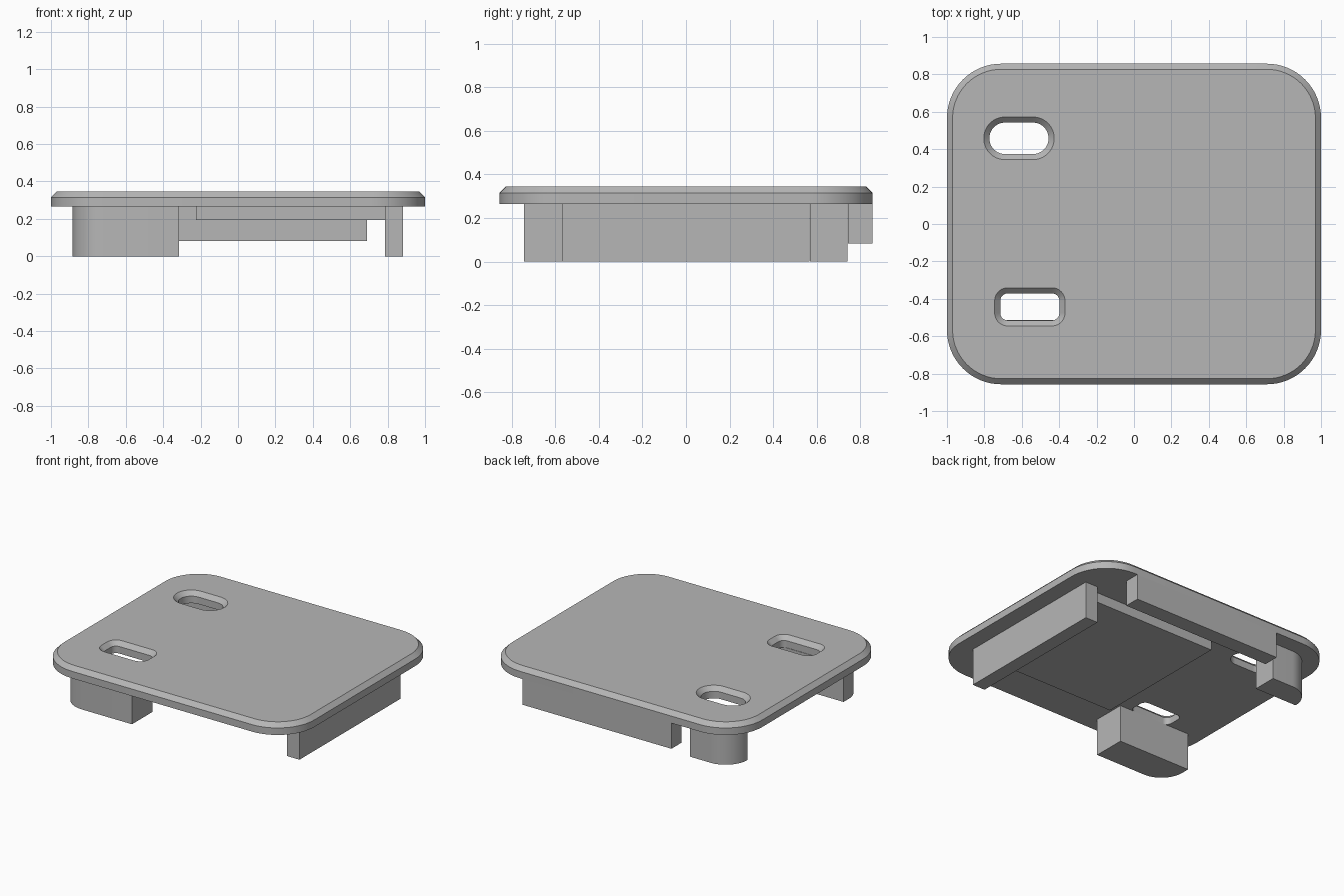
import bpy, bmesh, math

cube = bpy.data.objects.get("Cube")
if cube:
    bpy.data.objects.remove(cube, do_unlink=True)

grey = bpy.data.materials.new("mid_grey")
grey.use_nodes = True
colour = (0.47, 0.47, 0.47, 1)
grey.diffuse_color = colour
grey.node_tree.nodes["Principled BSDF"].inputs["Base Color"].default_value = colour

UNDER, BEVEL, TOP = 0.265, 0.315, 0.345   # plate underside, chamfer start, top
CHAMFER = TOP - BEVEL


def outline(x0, x1, y0, y1, radii, steps=16):
    """Counter-clockwise rectangle; radii run front-left of the page, then round."""
    corners = [(x0, y0, 1, 1), (x1, y0, -1, 1), (x1, y1, -1, -1), (x0, y1, 1, -1)]
    points = []
    for i, ((x, y, sx, sy), r) in enumerate(zip(corners, radii)):
        if r == 0:
            points.append((x, y))
            continue
        for k in range(steps + 1):
            a = math.pi * (1 + i / 2 + k / steps / 2)
            points.append((x + sx * r + r * math.cos(a), y + sy * r + r * math.sin(a)))
    return points


def loft(name, layers):
    """Closed solid through stacked (outline, z) layers."""
    bm = bmesh.new()
    rings = [[bm.verts.new((x, y, z)) for x, y in pts] for pts, z in layers]
    bm.faces.new(rings[0][::-1])
    bm.faces.new(rings[-1])
    n = len(rings[0])
    for low, high in zip(rings, rings[1:]):
        for i in range(n):
            j = (i + 1) % n
            bm.faces.new((low[i], low[j], high[j], high[i]))
    bmesh.ops.recalc_face_normals(bm, faces=bm.faces)
    mesh = bpy.data.meshes.new(name)
    bm.to_mesh(mesh)
    bm.free()
    mesh.materials.append(grey)
    obj = bpy.data.objects.new(name, mesh)
    bpy.context.collection.objects.link(obj)
    return obj


def block(name, x0, x1, y0, y1, z0, radii=(0, 0, 0, 0)):
    pts = outline(x0, x1, y0, y1, radii)
    return loft(name, [(pts, z0), (pts, UNDER)])


def rounded(cx, cy, hx, hy, r, grow=0):
    return outline(cx - hx - grow, cx + hx + grow, cy - hy - grow, cy + hy + grow,
                   [r + grow] * 4)


# Cover plate with chamfered rim
rim = rounded(0, 0, 1, 0.857, 0.29)
plate = loft("cover_plate", [(rim, UNDER), (rim, BEVEL),
                             (rounded(0, 0, 1, 0.857, 0.29, -CHAMFER), TOP)])

# Countersunk slots: one with round ends, one with small corner radii
for slot in [(-0.615, 0.458, 0.158, 0.084, 0.083), (-0.557, -0.443, 0.158, 0.072, 0.04)]:
    cutter = loft("slot_cutter", [(rounded(*slot), 0.2), (rounded(*slot), BEVEL),
                                  (rounded(*slot, 2 * CHAMFER), TOP + CHAMFER)])
    cutter.hide_render = True
    cut = plate.modifiers.new("slot", 'BOOLEAN')
    cut.operation = 'DIFFERENCE'
    cut.solver = 'EXACT'
    cut.object = cutter
    bpy.context.view_layer.objects.active = plate
    bpy.ops.object.modifier_apply(modifier=cut.name)
    bpy.data.objects.remove(cutter, do_unlink=True)

# Underside blocks, rails and pad
parts = [
    plate,
    block("front_right_block", -0.885, -0.315, -0.745, -0.512, 0, (0.175, 0, 0, 0)),
    block("back_right_block", -0.885, -0.55, 0.57, 0.743, 0, (0, 0, 0, 0.172)),
    block("left_rail", 0.785, 0.883, -0.568, 0.568, 0),
    block("back_rail", -0.485, 0.69, 0.745, 0.857, 0.082),
    block("underside_pad", -0.225, 0.785, -0.51, 0.51, 0.195),
]

bpy.ops.object.select_all(action='DESELECT')
for part in parts:
    part.select_set(True)
bpy.context.view_layer.objects.active = plate
bpy.ops.object.shade_smooth_by_angle(angle=math.radians(25))
